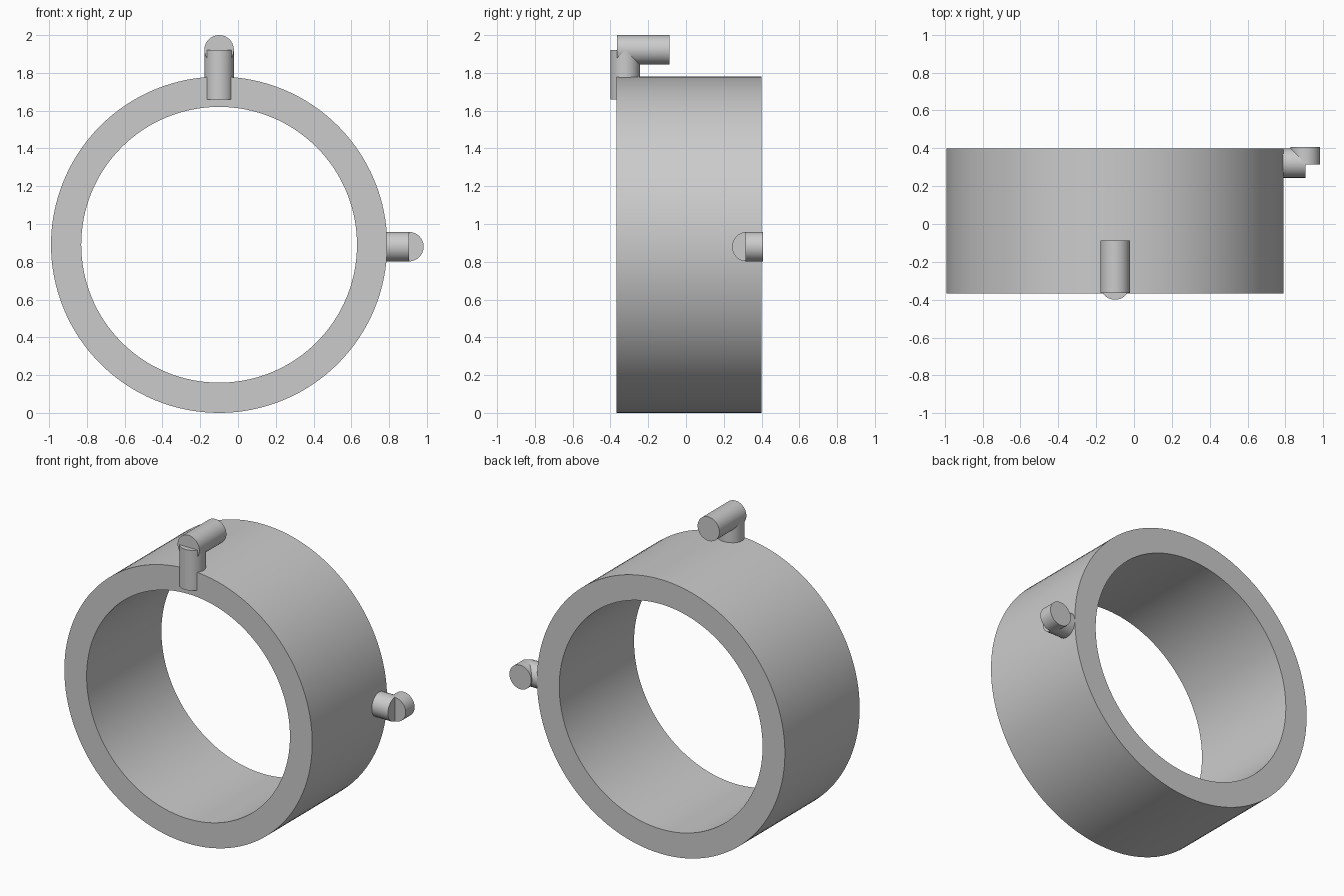
import bpy
import bmesh
from math import cos, sin, tau, radians
from mathutils import Vector

cube = bpy.data.objects.get("Cube")
if cube:
    bpy.data.objects.remove(cube, do_unlink=True)

grey = bpy.data.materials.new("plain grey")
grey.use_nodes = True
colour = (0.6, 0.6, 0.6, 1)
grey.diffuse_color = colour
grey.node_tree.nodes["Principled BSDF"].inputs["Base Color"].default_value = colour


def finish(bm, name):
    bmesh.ops.recalc_face_normals(bm, faces=bm.faces)
    mesh = bpy.data.meshes.new(name)
    bm.to_mesh(mesh)
    bm.free()
    mesh.materials.append(grey)
    obj = bpy.data.objects.new(name, mesh)
    bpy.context.collection.objects.link(obj)
    bpy.ops.object.select_all(action="DESELECT")
    obj.select_set(True)
    bpy.context.view_layer.objects.active = obj
    bpy.ops.object.shade_smooth_by_angle(angle=radians(30))
    return obj


def ring(name, x, z, outer, inner, front, back, sides=128):
    """Tube along y, swept from a rectangular cross-section."""
    bm = bmesh.new()
    section = [(outer, front), (outer, back), (inner, back), (inner, front)]
    loops = []
    for i in range(sides):
        a = tau * i / sides
        loops.append([bm.verts.new((x + r * cos(a), y, z + r * sin(a)))
                      for r, y in section])
    for i in range(sides):
        p, q = loops[i], loops[(i + 1) % sides]
        for j in range(4):
            k = (j + 1) % 4
            bm.faces.new((p[j], q[j], q[k], p[k]))
    return finish(bm, name)


def rod(name, start, end, radius=0.078, sides=48):
    """Closed cylinder between two points."""
    start, end = Vector(start), Vector(end)
    bm = bmesh.new()
    bmesh.ops.create_cone(bm, cap_ends=True, segments=sides, radius1=radius,
                          radius2=radius, depth=(end - start).length)
    turn = (end - start).to_track_quat("Z", "Y").to_matrix().to_4x4()
    bm.transform(turn)
    bmesh.ops.translate(bm, verts=bm.verts, vec=(start + end) / 2)
    return finish(bm, name)


# Main band
ring("band", -0.1, 0.89, 0.89, 0.73, -0.367, 0.4)

# Top hook: upright stem with a bar reaching back
rod("top_stem", (-0.1, -0.322, 1.66), (-0.1, -0.322, 1.922))
rod("top_bar", (-0.1, -0.365, 1.922), (-0.1, -0.088, 1.922))

# Left hook: sideways stem with a short bar at the back
rod("left_stem", (0.66, 0.322, 0.88), (0.905, 0.322, 0.88))
rod("left_bar", (0.905, 0.315, 0.88), (0.905, 0.407, 0.88))
